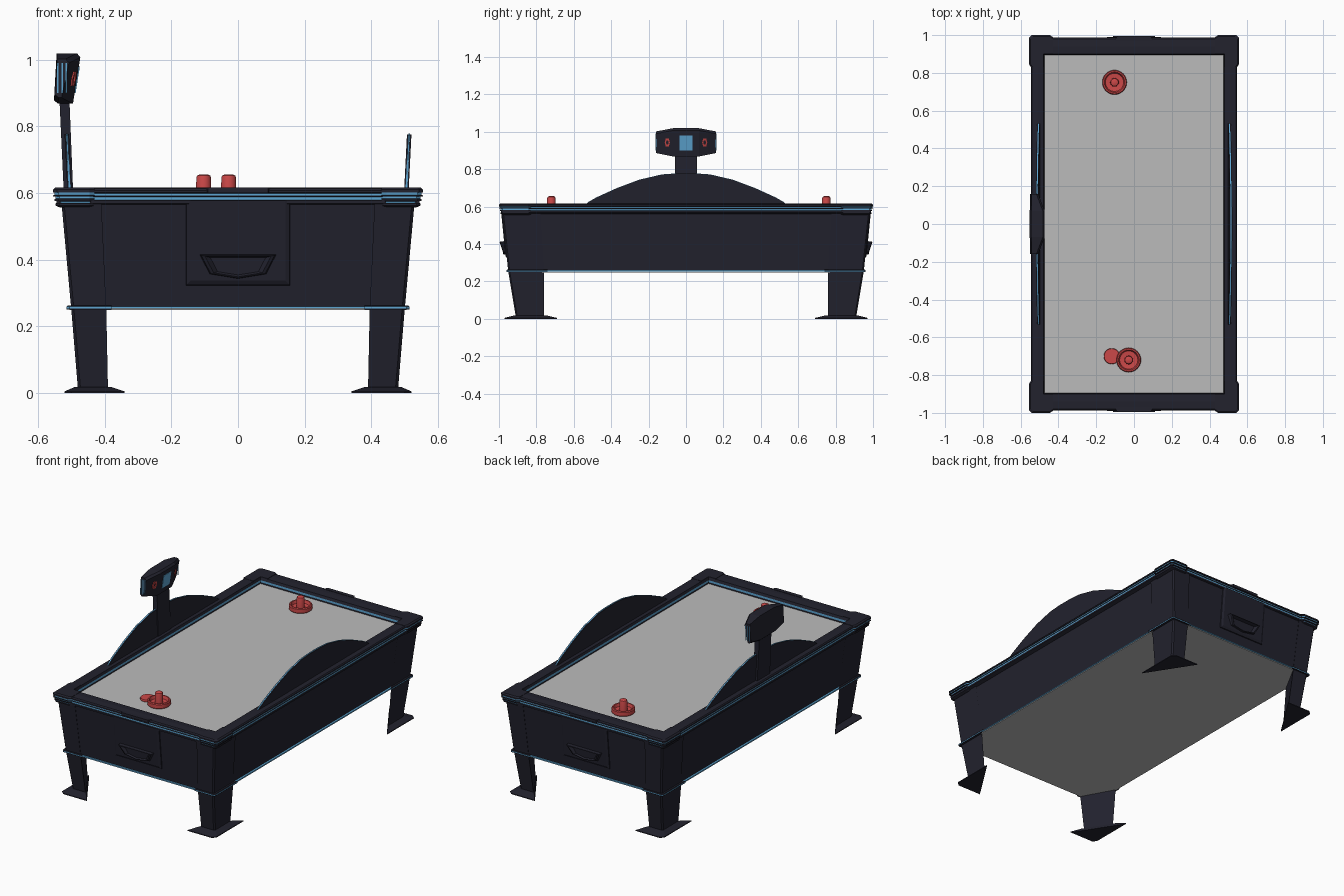
import bpy, bmesh, math

if "Cube" in bpy.data.objects:
    bpy.data.objects.remove(bpy.data.objects["Cube"])


def material(name, rgb):
    m = bpy.data.materials.new(name)
    m.diffuse_color = (*rgb, 1)
    m.use_nodes = True
    m.node_tree.nodes["Principled BSDF"].inputs["Base Color"].default_value = m.diffuse_color
    return m


DARK = material("dark_navy", (0.016, 0.016, 0.027))
BLUE = material("light_blue", (0.11, 0.38, 0.65))
RED = material("red", (0.60, 0.065, 0.065))
GREY = material("grey", (0.50, 0.50, 0.50))

ONE = ((1, 1),)
ENDS = ((1, 1), (1, -1))
SIDES = ((1, 1), (-1, 1))
FOUR = ((1, 1), (-1, 1), (1, -1), (-1, -1))


def loft(name, rings, mat, copies=ONE, closed=False, blue=(), smooth=False):
    """Skin a list of vertex rings, mirrored by each (sx, sy) in copies."""
    bm = bmesh.new()
    for sx, sy in copies:
        vs = [[bm.verts.new((x * sx, y * sy, z)) for x, y, z in r] for r in rings]
        n, k = len(rings[0]), len(rings)
        for i in range(k if closed else k - 1):
            a, b = vs[i], vs[(i + 1) % k]
            for j in range(n):
                f = bm.faces.new((a[j], a[(j + 1) % n], b[(j + 1) % n], b[j]))
                f.material_index = 1 if i in blue else 0
        if not closed:
            bm.faces.new(vs[0])
            bm.faces.new(vs[-1])
    bmesh.ops.recalc_face_normals(bm, faces=bm.faces[:])
    me = bpy.data.meshes.new(name)
    bm.to_mesh(me)
    bm.free()
    me.materials.append(mat)
    if blue:
        me.materials.append(BLUE)
    ob = bpy.data.objects.new(name, me)
    bpy.context.collection.objects.link(ob)
    if smooth:
        bpy.context.view_layer.objects.active = ob
        ob.select_set(True)
        bpy.ops.object.shade_smooth_by_angle(angle=math.radians(35))
        ob.select_set(False)
    return ob


def flat(pts, z):
    return [(x, y, z) for x, y in pts]


def slab(name, pts, z0, z1, mat, copies=ONE):
    return loft(name, [flat(pts, z0), flat(pts, z1)], mat, copies)


def rect(hx, hy):
    return [(-hx, -hy), (hx, -hy), (hx, hy), (-hx, hy)]


def lathe(name, profile, cx, cy, z0, mat, n=32):
    ang = [2 * math.pi * i / n for i in range(n)]
    loft(name, [[(cx + r * math.cos(a), cy + r * math.sin(a), z0 + z) for a in ang]
                for r, z in profile], mat, smooth=True)


# Cabinet body, bottom panel and lower trim
loft("cabinet", [flat(rect(.497, .945), .255), flat(rect(.523, .977), .57)], DARK)
slab("lower_trim", rect(.509, .955), .2535, .26, BLUE)
octagon = [(-.395, -.95), (.395, -.95), (.505, -.76), (.505, .76),
           (.395, .95), (-.395, .95), (-.505, .76), (-.505, -.76)]
slab("bottom_panel", octagon, .249, .254, GREY)


# Triangular corner legs running up the cabinet, with feet
def leg(xi, yi, xo, yo, z, c=.008):
    return [(xi, yo, z), (xo - c, yo, z), (xo, yo - c, z), (xo, yi, z)]


loft("legs", [leg(.39, .76, .48, .91, .01), leg(.395, .76, .50, .95, .25),
              leg(.41, .78, .53, .985, .575)], DARK, FOUR)
loft("leg_trim_bands", [leg(.38, .74, .514, .96, .251), leg(.38, .74, .514, .96, .254),
                        leg(.38, .74, .514, .96, .2595), leg(.38, .74, .511, .957, .263)],
     DARK, FOUR, blue=(1,))
loft("feet", [leg(.34, .69, .52, .97, 0, .02), leg(.34, .69, .52, .97, .005, .02),
              leg(.38, .745, .49, .92, .018, .01)], DARK, FOUR)

# Playing surface
slab("playing_surface", rect(.48, .90), .565, .577, GREY)

# Top rail: rectangular ring, t = 0 inner edge, t = 1 outer edge
profile = [(0, .57), (0, .586), (0, .598), (.06, .613), (.5, .616), (.93, .614), (1, .608),
           (1, .601), (.95, .599), (.95, .593), (.98, .592), (.98, .589), (.95, .588),
           (.95, .579), (1, .577), (1, .568), (.7, .56)]
loft("top_rail", [flat(rect(.475 + .07 * t, .895 + .092 * t), z) for t, z in profile],
     DARK, closed=True, blue=(1, 8, 12))


# Layered corner caps on the rail
def corner(g):
    x, y = .555 - g, 1.0 - g
    return [(.43, .9), (.478, .9), (.478, .83), (x - .01, .83), (x, .845), (x, y - .012),
            (x - .012, y), (.445, y), (.43, y - .01)]


layers = [(.022, .556), (.008, .562), (.008, .569), (.012, .570), (.012, .575), (.005, .576),
          (.005, .582), (.008, .583), (.008, .589), (0, .590), (0, .593), (.004, .594),
          (.004, .601), (0, .602), (0, .610), (.008, .617)]
loft("corner_caps", [flat(corner(g), z) for g, z in layers], DARK, FOUR, blue=(3, 7, 11))
slab("goal_caps", [(-.1, .97), (.1, .97), (.09, .994), (-.09, .994)], .60, .6165, DARK, ENDS)


# Goal panels with puck return cups on both ends
def wall(pts, off):
    return [(x, .945 + .1 * (z - .255) + off, z) for x, z in pts]


def box_pts(h, z0, z1):
    return [(-h, z0), (h, z0), (h, z1), (-h, z1)]


loft("goal_panels", [wall(box_pts(.157, .322, .578), -.01), wall(box_pts(.155, .324, .577), .006),
                     wall(box_pts(.142, .337, .577), .012)], DARK, ENDS)


def cup(s, tilt):
    pts = [(-.115, .415), (.115, .415), (.085, .357), (0, .343), (-.085, .357)]
    out = []
    for x, z in pts:
        z2 = .383 + (z - .383) * s
        y = .945 + .1 * (z2 - .255) + tilt + (.012 if z > .4 and tilt > .02 else 0)
        out.append((x * s, y, z2))
    return out


loft("puck_return_cups", [cup(1, .01), cup(.96, .022), cup(.86, .024), cup(.72, .014)], DARK, ENDS)

# Arched side guards: blue core between dark plates, leaning outward
half = [(.55, .60), (.52, .624), (.48, .647), (.37, .697), (.25, .742), (.13, .770), (.05, .776)]
arch = half + [(-y, z) for y, z in reversed(half)]


def guard(off, lift):
    return [(.498 + off + .05 * (z - .6), y, z + lift) for y, z in arch]


loft("guard_inner_plates", [guard(0, 0), guard(.004, 0)], DARK, SIDES)
loft("guard_cores", [guard(.004, .002), guard(.0095, .002)], BLUE, SIDES)
loft("guard_outer_plates", [guard(.0095, 0), guard(.0135, 0)], DARK, SIDES)

# Scoreboard post
loft("scoreboard_post", [[(-.522, -.062, .59), (-.494, -.062, .59), (-.494, .062, .59), (-.522, .062, .59)],
                         [(-.536, -.058, .89), (-.506, -.058, .89), (-.506, .058, .89), (-.536, .058, .89)]], DARK)


# Scoreboard: wide centre with wings swept back
def board(y):
    t = max(0, (abs(y) - .07) / .09)
    return -.552 + .002 * t, -.473 - .034 * t, .868 + .018 * t, 1.019 - .017 * t


def section(y):
    xb, xf, lo, hi = board(y)
    return [(xb, y, lo + .01), (xb + .012, y, lo), (xf - .022, y, lo), (xf, y, hi - .012),
            (xf - .01, y, hi), (xb + .008, y, hi)]


loft("scoreboard", [section(y) for y in (-.16, -.12, -.07, .07, .12, .16)], DARK)


def face_x(y, z, off):
    xb, xf, lo, hi = board(y)
    return xf - .022 + .022 * (z - lo) / (hi - .012 - lo) + off


def plate(pts, off):
    return [(face_x(y, z, off), y, z) for y, z in pts]


screen = [(-.036, .90), (.036, .90), (.036, .98), (-.036, .98)]
loft("score_screen", [plate(screen, -.003), plate(screen, .003)], BLUE)


def hexagon(s):
    return [(.1 + y * s, .943 + z * s) for y, z in
            ((-.008, -.022), (.008, -.022), (.014, 0), (.008, .022), (-.008, .022), (-.014, 0))]


loft("score_lights", [plate(hexagon(1), -.003), plate(hexagon(1), .004), plate(hexagon(.5), .004),
                      plate(hexagon(.5), -.003)], RED, ENDS, closed=True)
for i, x in enumerate((-.541, -.527, -.515)):
    slab(f"scoreboard_end_stripe_{i + 1}",
         [(x - .002, .158), (x + .002, .158), (x + .002, .162), (x - .002, .162)], .90, .99, BLUE, ENDS)

# Mallets and puck
mallet = [(.06, 0), (.065, .005), (.065, .027), (.061, .032), (.054, .032), (.048, .014), (.023, .012),
          (.022, .068), (.020, .075), (.012, .079)]
lathe("mallet_back", mallet, -.103, .75, .577, RED)
lathe("mallet_front", mallet, -.028, -.72, .577, RED)
lathe("puck", [(.04, 0), (.042, .003), (.042, .010), (.04, .013)], -.118, -.70, .577, RED)
